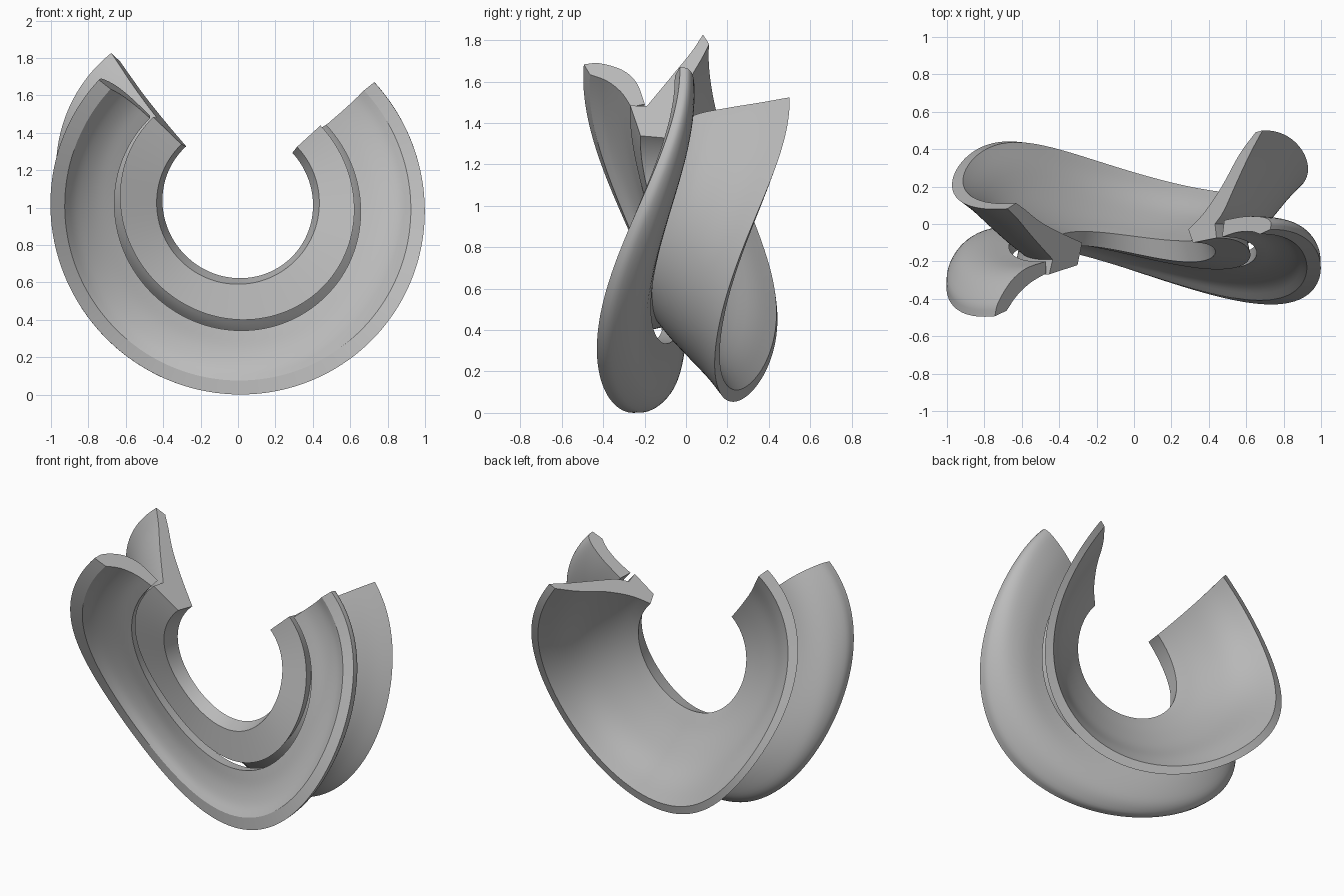
import bpy, bmesh, math
from mathutils import Vector

if "Cube" in bpy.data.objects:
    bpy.data.objects.remove(bpy.data.objects["Cube"])

grey = bpy.data.materials.new("warm_grey")
grey.diffuse_color = (0.5, 0.5, 0.5, 1)
grey.use_nodes = True
grey.node_tree.nodes["Principled BSDF"].inputs["Base Color"].default_value = grey.diffuse_color

START, END, STEPS = math.radians(132.5), math.radians(403.5), 120


def smooth_run(pts, n=4):
    """Catmull-Rom through one smooth stretch of a section; drops the last point."""
    p = [Vector(q) for q in pts]
    if len(p) == 2:
        return [p[0]]
    p = [2 * p[0] - p[1]] + p + [2 * p[-1] - p[-2]]
    out = []
    for i in range(1, len(p) - 2):
        a, b, c, d = p[i - 1:i + 3]
        for k in range(n):
            t = k / n
            out.append(0.5 * (2 * b + (c - a) * t + (2 * a - 5 * b + 4 * c - d) * t * t
                              + (3 * b - a - 3 * c + d) * t ** 3))
    return out


def section(pts, corners):
    """Closed section, sharp at the given corner indices."""
    out = []
    for a, b in zip(corners, corners[1:] + [corners[0] + len(pts)]):
        out += smooth_run([pts[i % len(pts)] for i in range(a, b + 1)])
    return out


def saddle_sweep(name, left, right, corners, centre_z):
    """Sweep a (radius, y) section round the arc, swinging between two shapes."""
    a, b = section(left, corners), section(right, corners)
    bm = bmesh.new()
    rings = []
    for i in range(STEPS + 1):
        t = START + (END - START) * i / STEPS
        s = 0.5 + 0.43 * math.sin(2 * t) + 0.1 * math.cos(t)
        ring = []
        for p, q in zip(a, b):
            r, y = p.lerp(q, s)
            ang = t - 0.22 * (y + 0.1)          # slanted end cuts
            ring.append(bm.verts.new((r * math.cos(ang), y, centre_z + r * math.sin(ang))))
        rings.append(ring)
    n = len(a)
    for r0, r1 in zip(rings, rings[1:]):
        for j in range(n):
            k = (j + 1) % n
            bm.faces.new((r0[j], r0[k], r1[k], r1[j]))
    bm.faces.new(rings[0])
    bm.faces.new(rings[-1][::-1])
    bmesh.ops.recalc_face_normals(bm, faces=bm.faces)
    me = bpy.data.meshes.new(name)
    bm.to_mesh(me)
    bm.free()
    me.materials.append(grey)
    ob = bpy.data.objects.new(name, me)
    bpy.context.collection.objects.link(ob)
    bpy.ops.object.select_all(action='DESELECT')
    ob.select_set(True)
    bpy.context.view_layer.objects.active = ob
    bpy.ops.object.shade_smooth_by_angle(angle=math.radians(30))
    return ob


# Front band: shallow dish with a flat rim and rounded back
saddle_sweep(
    "front_band",
    [(.67, -.265), (.78, -.315), (.87, -.385), (.93, -.465), (1.01, -.495),
     (1.0, -.42), (.93, -.31), (.83, -.24), (.68, -.20)],
    [(.645, -.07), (.75, -.045), (.85, -.04), (.92, -.055), (.99, -.03),
     (.985, .01), (.93, .035), (.80, .04), (.65, .02)],
    [0, 3, 4, 8], 1.0)

# Rear band: thick inner flange, stepped, with a web flaring backwards
saddle_sweep(
    "rear_band",
    [(1.05, .08), (.95, .025), (.84, -.05), (.72, -.13), (.63, -.19),
     (.645, -.27), (.435, -.22), (.41, -.10),
     (.58, -.05), (.76, .01), (.90, .075), (.985, .11)],
    [(.85, .50), (.78, .37), (.71, .22), (.64, .07), (.585, .0),
     (.605, -.075), (.435, -.10), (.395, -.03),
     (.50, .06), (.61, .20), (.71, .37), (.805, .49)],
    [0, 4, 5, 6, 7, 11], 1.025)
